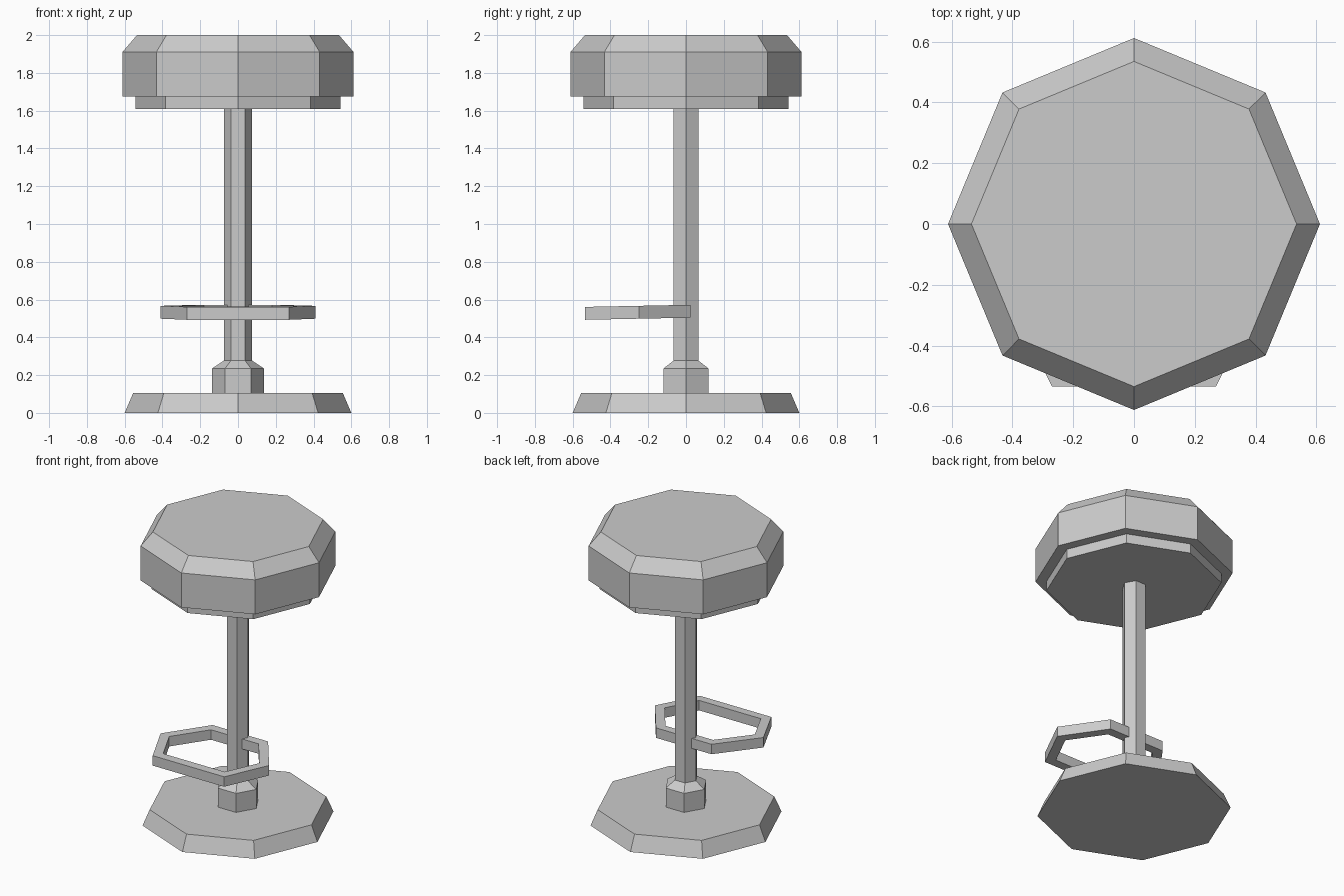
import bpy
import bmesh
from math import cos, sin, pi

cube = bpy.data.objects.get("Cube")
if cube:
    bpy.data.objects.remove(cube, do_unlink=True)

grey = bpy.data.materials.new("light grey")
grey.use_nodes = True
colour = (0.6, 0.6, 0.6, 1)
grey.diffuse_color = colour
grey.node_tree.nodes["Principled BSDF"].inputs["Base Color"].default_value = colour


def add_object(name, bm):
    bmesh.ops.recalc_face_normals(bm, faces=bm.faces)
    mesh = bpy.data.meshes.new(name)
    bm.to_mesh(mesh)
    bm.free()
    mesh.materials.append(grey)
    obj = bpy.data.objects.new(name, mesh)
    bpy.context.collection.objects.link(obj)
    return obj


def turned(name, sides, profile):
    """Solid with a regular polygon section; profile lists (radius, z)."""
    bm = bmesh.new()
    rings = [[bm.verts.new((r * cos(2 * pi * i / sides), r * sin(2 * pi * i / sides), z))
              for i in range(sides)] for r, z in profile]
    for low, high in zip(rings, rings[1:]):
        for i in range(sides):
            j = (i + 1) % sides
            bm.faces.new((low[i], low[j], high[j], high[i]))
    bm.faces.new(rings[0][::-1])
    bm.faces.new(rings[-1])
    return add_object(name, bm)


def footrest(name, half_outline, width, low, height, tilt):
    """Closed square-section bar around a mirrored outline, rising to the back."""
    outline = half_outline + [(-x, y) for x, y in reversed(half_outline)]
    bm = bmesh.new()
    face = bm.faces.new([bm.verts.new((x, y, low + tilt * (y - outline[0][1])))
                         for x, y in outline])
    face.normal_update()
    bmesh.ops.inset_region(bm, faces=[face], thickness=width,
                           use_boundary=True, use_even_offset=True)
    bmesh.ops.delete(bm, geom=[face], context='FACES_ONLY')
    band = bmesh.ops.extrude_face_region(bm, geom=bm.faces[:], use_keep_orig=True)
    top = [v for v in band["geom"] if isinstance(v, bmesh.types.BMVert)]
    bmesh.ops.translate(bm, verts=top, vec=(0, 0, height))
    return add_object(name, bm)


# Floor plate, collar and post
turned("base_plate", 8, [(0.6, 0), (0.555, 0.105)])
turned("base_collar", 6, [(0.138, 0.1), (0.138, 0.235), (0.075, 0.277)])
turned("post", 6, [(0.075, 0.1), (0.075, 1.63)])

# Seat: lower plate and chamfered cushion
turned("seat_plate", 8, [(0.543, 1.61), (0.543, 1.68)])
turned("seat_cushion", 8, [(0.612, 1.675), (0.612, 1.91), (0.535, 2.0)])

# Six-sided foot ring whose back bar runs through the post
footrest("foot_ring", [(0.27, -0.535), (0.41, -0.25), (0.21, 0.025)],
         width=0.06, low=0.493, height=0.068, tilt=0.02)
